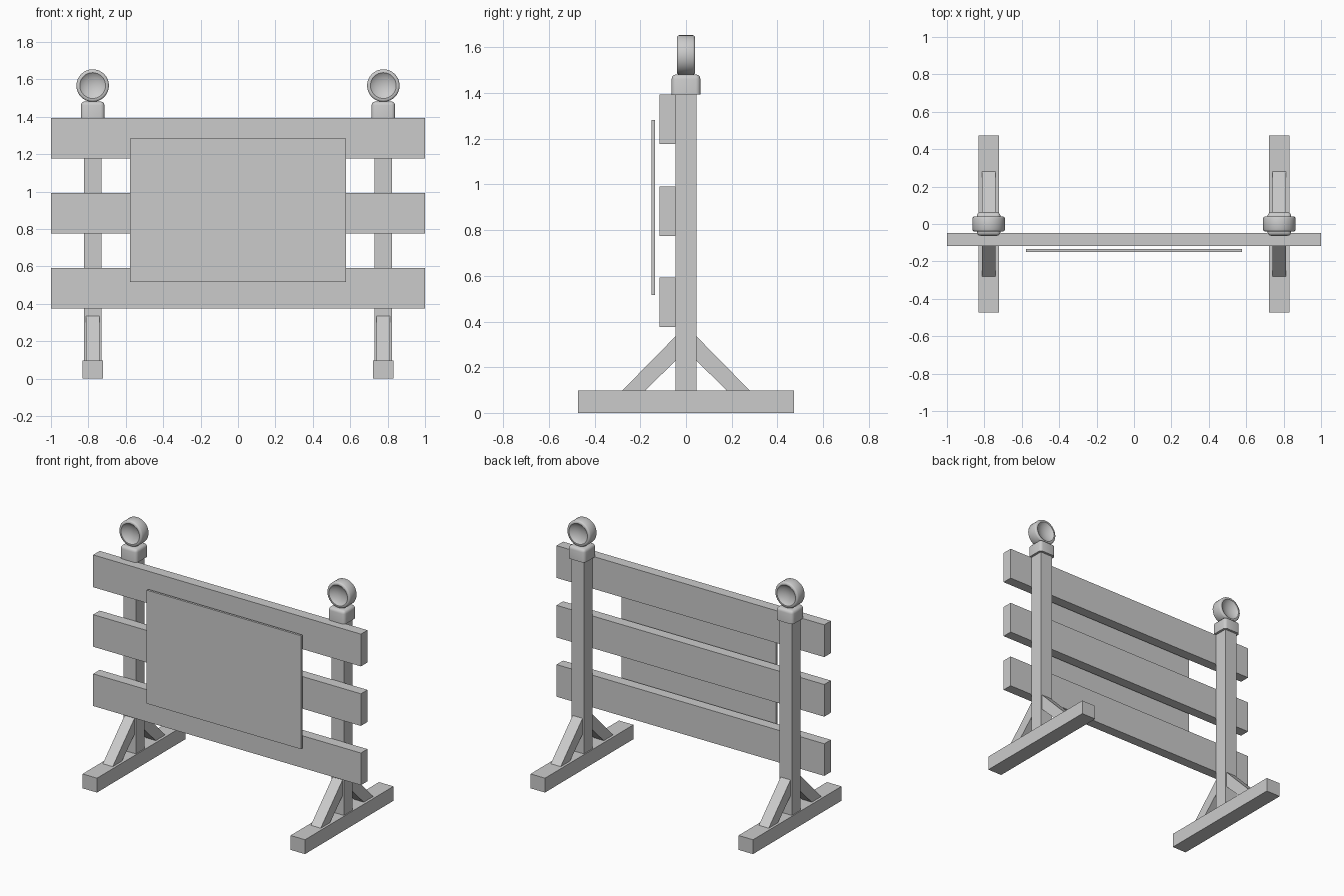
import bpy, bmesh, math

if "Cube" in bpy.data.objects:
    bpy.data.objects.remove(bpy.data.objects["Cube"])


def finish(name, bm, smooth=False):
    bmesh.ops.recalc_face_normals(bm, faces=bm.faces)
    me = bpy.data.meshes.new(name)
    bm.to_mesh(me)
    bm.free()
    ob = bpy.data.objects.new(name, me)
    bpy.context.collection.objects.link(ob)
    if smooth:
        bpy.ops.object.select_all(action='DESELECT')
        ob.select_set(True)
        bpy.context.view_layer.objects.active = ob
        bpy.ops.object.shade_smooth_by_angle(angle=math.radians(35))
    return ob


def box_bm(x, y, z):
    """Box from (min, max) ranges."""
    bm = bmesh.new()
    bmesh.ops.create_cube(bm, size=1)
    for v in bm.verts:
        v.co = [r[0] if c < 0 else r[1] for c, r in zip(v.co, (x, y, z))]
    return bm


def box(name, x, y, z):
    return finish(name, box_bm(x, y, z))


def brace(name, cx, side):
    """45 degree strut: side profile extruded along x."""
    bm = bmesh.new()
    prof = [(0.28, 0.097), (0.18, 0.097), (0.046, 0.228), (0.046, 0.335)]
    f = bm.faces.new([bm.verts.new((cx - 0.037, side * y, z)) for y, z in prof])
    ext = bmesh.ops.extrude_face_region(bm, geom=[f])
    for v in ext['geom']:
        if isinstance(v, bmesh.types.BMVert):
            v.co.x += 0.074
    return finish(name, bm)


def cap(name, cx):
    """Block with rounded top and vertical edges, sharp at the bottom."""
    h, z0 = 0.063, 1.395
    bm = box_bm((cx - h, cx + h), (-h, h), (z0, 1.482))
    edges = [e for e in bm.edges if max(v.co.z for v in e.verts) > z0 + 0.01]
    bmesh.ops.bevel(bm, geom=edges, offset=0.02, segments=3, profile=0.5,
                    affect='EDGES', clamp_overlap=True)
    return finish(name, bm, True)


def lamp(name, cx, cz):
    """Round lamp, dished on both faces, revolved about the y axis."""
    half = [(0, 0.017), (0.022, 0.019), (0.044, 0.025), (0.062, 0.034),
            (0.069, 0.040), (0.078, 0.040), (0.084, 0.036), (0.087, 0.030)]
    prof = [(r, -y) for r, y in half] + [(r, y) for r, y in reversed(half)]
    bm = bmesh.new()
    vs = [bm.verts.new((cx + r, y, cz)) for r, y in prof]
    es = [bm.edges.new(p) for p in zip(vs, vs[1:])]
    bmesh.ops.spin(bm, geom=vs + es, cent=(cx, 0, cz), axis=(0, 1, 0),
                   angle=2 * math.pi, steps=32)
    bmesh.ops.remove_doubles(bm, verts=bm.verts, dist=1e-4)
    return finish(name, bm, True)


# Horizontal planks
for i, (z0, z1) in enumerate([(0.375, 0.592), (0.775, 0.992), (1.177, 1.395)]):
    box(f"plank_{i + 1}", (-1, 1), (-0.117, -0.047), (z0, z1))

# Sign panel, held just in front of the planks
box("sign_panel", (-0.577, 0.577), (-0.15, -0.135), (0.517, 1.283))

# Supports at each end
for label, s in (("left", -1), ("right", 1)):
    cx = s * 0.777
    box(f"foot_{label}", (cx - 0.054, cx + 0.054), (-0.472, 0.472), (0, 0.097))
    box(f"post_{label}", (cx - 0.047, cx + 0.047), (-0.047, 0.047), (0.097, 1.395))
    brace(f"front_brace_{label}", cx, -1)
    brace(f"back_brace_{label}", cx, 1)
    cap(f"lamp_base_{label}", cx)
    lamp(f"warning_lamp_{label}", cx, 1.567)
